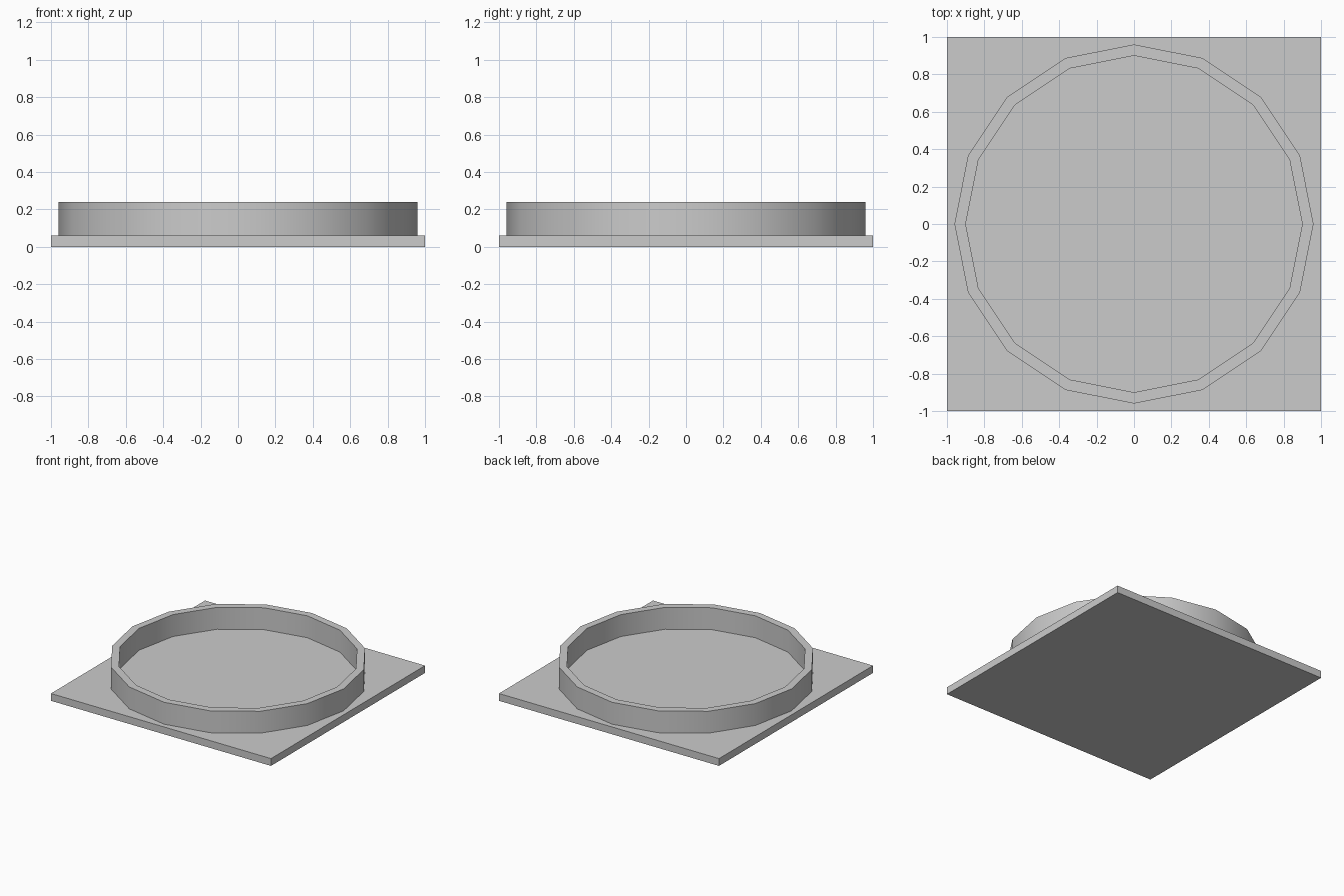
import bpy
import bmesh
from math import cos, sin, tau, radians

SIDES = 16
PLATE_TOP, RIM_TOP = 0.06, 0.24
OUTER, INNER = 0.96, 0.90

cube = bpy.data.objects.get("Cube")
if cube:
    bpy.data.objects.remove(cube, do_unlink=True)

# Single grey material
grey = bpy.data.materials.new("plain grey")
grey.use_nodes = True
colour = (0.6, 0.6, 0.6, 1)
grey.diffuse_color = colour
grey.node_tree.nodes["Principled BSDF"].inputs["Base Color"].default_value = colour


def add_object(name, bm):
    bmesh.ops.recalc_face_normals(bm, faces=bm.faces)
    mesh = bpy.data.meshes.new(name)
    bm.to_mesh(mesh)
    bm.free()
    mesh.materials.append(grey)
    obj = bpy.data.objects.new(name, mesh)
    bpy.context.collection.objects.link(obj)
    return obj


# Square base plate
bm = bmesh.new()
bmesh.ops.create_cube(bm, size=1)
bmesh.ops.scale(bm, vec=(2, 2, PLATE_TOP), verts=bm.verts)
bmesh.ops.translate(bm, vec=(0, 0, PLATE_TOP / 2), verts=bm.verts)
add_object("base_plate", bm)

# Raised rim: a rectangular section swept round the centre
bm = bmesh.new()
section = [(OUTER, PLATE_TOP), (OUTER, RIM_TOP), (INNER, RIM_TOP), (INNER, PLATE_TOP)]
rings = [[bm.verts.new((r * cos(tau * i / SIDES), r * sin(tau * i / SIDES), z))
          for r, z in section] for i in range(SIDES)]
for i, ring in enumerate(rings):
    following = rings[(i + 1) % SIDES]
    for j in range(len(section)):
        k = (j + 1) % len(section)
        bm.faces.new((ring[j], following[j], following[k], ring[k]))
rim = add_object("round_rim", bm)

# Smooth walls with crisp top edges
bpy.ops.object.select_all(action='DESELECT')
rim.select_set(True)
bpy.context.view_layer.objects.active = rim
bpy.ops.object.shade_smooth_by_angle(angle=radians(30))
